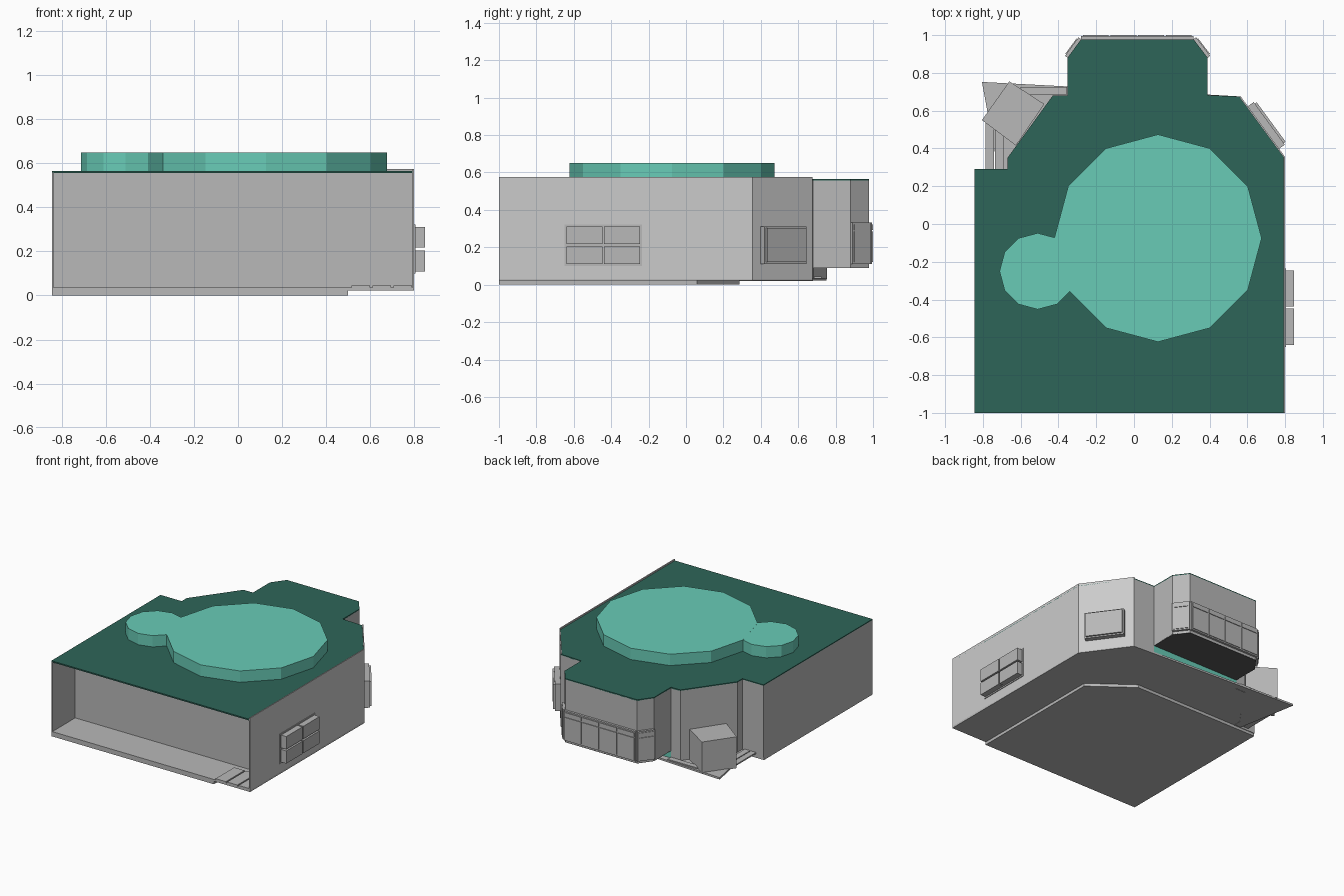
import bpy
import bmesh
import math
from mathutils import Vector

cube = bpy.data.objects.get("Cube")
if cube:
    bpy.data.objects.remove(cube, do_unlink=True)


def material(name, rgb):
    m = bpy.data.materials.new(name)
    m.use_nodes = True
    m.diffuse_color = (*rgb, 1)
    m.node_tree.nodes["Principled BSDF"].inputs["Base Color"].default_value = (*rgb, 1)
    return m


GREY = material("mid grey", (0.48, 0.48, 0.48))
LIGHT = material("light grey", (0.6, 0.6, 0.6))
DARK = material("charcoal", (0.1, 0.1, 0.1))
GREEN = material("dark green", (0.027, 0.13, 0.098))
TEAL = material("teal", (0.14, 0.6, 0.47))


def finish(bm, name, mat):
    mesh = bpy.data.meshes.new(name)
    bm.to_mesh(mesh)
    bm.free()
    mesh.materials.append(mat)
    ob = bpy.data.objects.new(name, mesh)
    bpy.context.collection.objects.link(ob)
    return ob


def add_prism(bm, points, z0, z1):
    low = [bm.verts.new((x, y, z0)) for x, y in points]
    high = [bm.verts.new((x, y, z1)) for x, y in points]
    n = len(points)
    bm.faces.new(low[::-1])
    bm.faces.new(high)
    for i in range(n):
        j = (i + 1) % n
        bm.faces.new((low[i], low[j], high[j], high[i]))


def prism(name, points, z0, z1, mat):
    """Upright solid over a counterclockwise outline."""
    bm = bmesh.new()
    add_prism(bm, points, z0, z1)
    bmesh.ops.recalc_face_normals(bm, faces=bm.faces)
    return finish(bm, name, mat)


def wall(name, path, z0, z1, mat, thickness=0.008):
    """Thin wall along a path, thickened inward."""
    bm = bmesh.new()
    low = [bm.verts.new((x, y, z0)) for x, y in path]
    high = [bm.verts.new((x, y, z1)) for x, y in path]
    for i in range(len(path) - 1):
        bm.faces.new((low[i], low[i + 1], high[i + 1], high[i]))
    ob = finish(bm, name, mat)
    mod = ob.modifiers.new("thickness", "SOLIDIFY")
    mod.thickness = thickness
    mod.offset = -1
    return ob


def rect(x0, x1, y0, y1):
    return [(x0, y0), (x1, y0), (x1, y1), (x0, y1)]


def window(name, p, q, rows, frame, depth, cols, gap=0.01):
    """Frame plate on the wall from p to q, with pane boxes in front of it."""
    p, q = Vector(p), Vector(q)
    along = (q - p).normalized()
    out = Vector((along.y, -along.x))
    length = (q - p).length
    bm = bmesh.new()

    def block(a, b, d0, d1, z0, z1):
        s, e = p + along * a, p + along * b
        add_prism(bm, [s + out * d0, s + out * d1, e + out * d1, e + out * d0], z0, z1)

    block(0, length, 0, frame, rows[0][0] - gap, rows[-1][1] + gap)
    step = (length - gap) / cols
    for z0, z1 in rows:
        for c in range(cols):
            block(gap + c * step, (c + 1) * step, frame * 0.5, depth, z0, z1)
    bmesh.ops.recalc_face_normals(bm, faces=bm.faces)
    return finish(bm, name, GREY)


# Outline corners shared by roof and walls, counterclockwise
right_path = [(0.8, -1), (0.8, 0.355), (0.565, 0.675)]
bay_path = [(0.39, 0.682), (0.39, 0.88), (0.315, 0.978),
            (-0.28, 0.978), (-0.352, 0.88), (-0.352, 0.68)]
left_path = [(-0.352, 0.68), (-0.43, 0.68), (-0.67, 0.35),
             (-0.67, 0.29), (-0.845, 0.29), (-0.845, -1)]

# Walls
wall("right_wall", right_path, 0.03, 0.575, LIGHT)
wall("back_return_wall", [right_path[-1], bay_path[0]], 0.03, 0.558, GREY)
wall("bay_wall", bay_path, 0.09, 0.558, GREY)
wall("left_wall", left_path, 0.02, 0.558, GREY)
wall("front_inner_wall", [(-0.84, -0.73), (0.795, -0.73)], 0.03, 0.555, GREY)

# Roof with its raised pool-shaped platform
prism("roof", right_path + bay_path + left_path[1:], 0.555, 0.565, GREEN)
for name, x, y, r, top in (("large_platform", 0.127, -0.075, 0.549, 0.65),
                           ("small_platform", -0.51, -0.25, 0.202, 0.6495)):
    ring = [(x + r * math.cos(i * math.pi / 6), y + r * math.sin(i * math.pi / 6))
            for i in range(12)]
    prism(name, ring, 0.56, top, TEAL)

# Floors
prism("lower_floor", [(-0.845, -1), (0.5, -1), (0.5, 0.06), (0.2, 0.285), (-0.845, 0.285)],
      0, 0.024, GREY)
prism("upper_floor", right_path + [(-0.35, 0.728), (-0.805, 0.752), (-0.72, 0.29),
                                   (-0.845, 0.29), (-0.845, -1)], 0.022, 0.036, GREY)
prism("bay_floor", bay_path, 0.088, 0.096, DARK)
prism("bay_base_band", rect(-0.352, 0.39, 0.672, 0.682), 0.03, 0.09, TEAL)

# Loose floor boards at the front corner and by the back corner
for i in range(3):
    x = 0.515 + i * 0.095
    prism("front_board", rect(x, x + 0.085, -1, -0.78), 0.034, 0.046, GREY)
for i in range(2):
    x = -0.785 + i * 0.05
    prism("back_board", rect(x, x + 0.044, 0.292, 0.56), 0.034, 0.044, GREY)
prism("back_sill", rect(-0.6, -0.355, 0.685, 0.725), 0.034, 0.044, GREY)

# Windows
window("side_window", (0.8, -0.65), (0.8, -0.235),
       [(0.11, 0.205), (0.217, 0.312)], 0.005, 0.048, 2)
window("angled_window", (0.768, 0.398), (0.603, 0.623), [(0.12, 0.302)], 0.038, 0.05, 1)
bay_rows = [(0.12, 0.285), (0.293, 0.322)]
for i, cols in ((1, 1), (2, 4), (3, 1)):
    window("bay_window", bay_path[i], bay_path[i + 1], bay_rows, 0.017, 0.022, cols)

# Angled box outside the back corner
prism("corner_box", [(-0.66, 0.755), (-0.805, 0.55), (-0.625, 0.415), (-0.475, 0.635)],
      0.03, 0.265, GREY)
